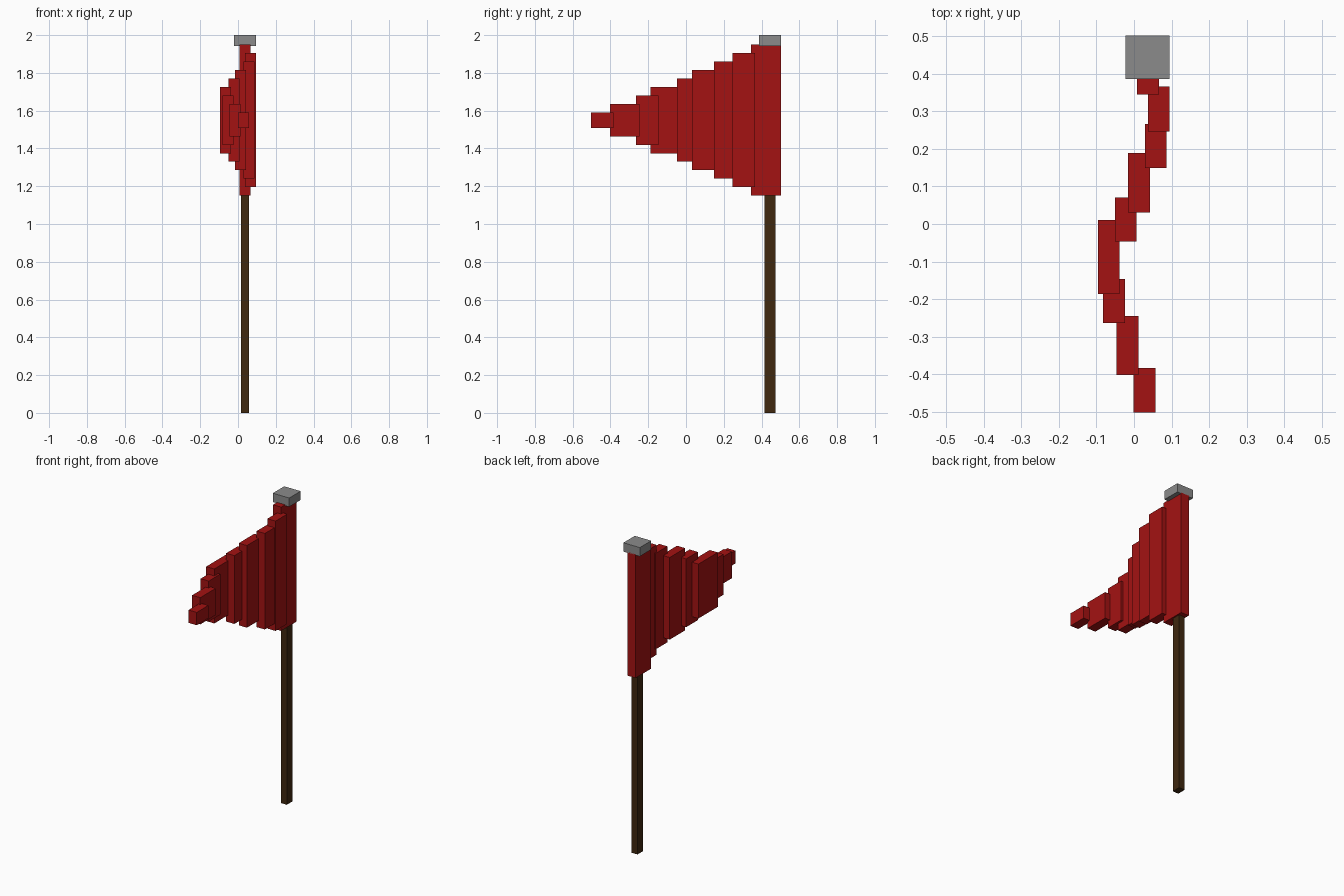
import bpy

if "Cube" in bpy.data.objects:
    bpy.data.objects.remove(bpy.data.objects["Cube"])


def material(name, color):
    m = bpy.data.materials.new(name)
    m.diffuse_color = color
    m.use_nodes = True
    m.node_tree.nodes["Principled BSDF"].inputs["Base Color"].default_value = m.diffuse_color
    return m


def box(name, x, y, z, mat):
    """Box from (min, max) ranges on each axis."""
    size = [r[1] - r[0] for r in (x, y, z)]
    centre = [(r[0] + r[1]) / 2 for r in (x, y, z)]
    bpy.ops.mesh.primitive_cube_add(size=1, location=centre)
    ob = bpy.context.object
    ob.name = name
    ob.scale = size
    bpy.ops.object.transform_apply(location=False, rotation=False, scale=True)
    ob.data.materials.append(mat)
    return ob


red = material("red_cloth", (0.37, 0.006, 0.006, 1))
brown = material("dark_wood", (0.05, 0.021, 0.005, 1))
grey = material("dull_metal", (0.26, 0.26, 0.26, 1))

# Pole and its square cap
box("pole", (0.015, 0.057), (0.416, 0.473), (0, 1.947), brown)
box("pole_cap", (-0.022, 0.095), (0.386, 0.502), (1.943, 2.0), grey)

# Waving pennant: overlapping strips (x centre, y min, y max), tapering to the tip
strips = [
    (0.037, 0.345, 0.502),
    (0.066, 0.247, 0.366),
    (0.058, 0.149, 0.267),
    (0.013, 0.031, 0.189),
    (-0.022, -0.047, 0.071),
    (-0.067, -0.187, 0.010),
    (-0.053, -0.264, -0.146),
    (-0.017, -0.402, -0.245),
    (0.028, -0.502, -0.384),
]
for i, (x, y0, y1) in enumerate(strips):
    half = 0.399 - 0.0447 * i
    box(f"flag_strip_{i + 1}", (x - 0.029, x + 0.029), (y0, y1),
        (1.55 - half, 1.55 + half), red)
